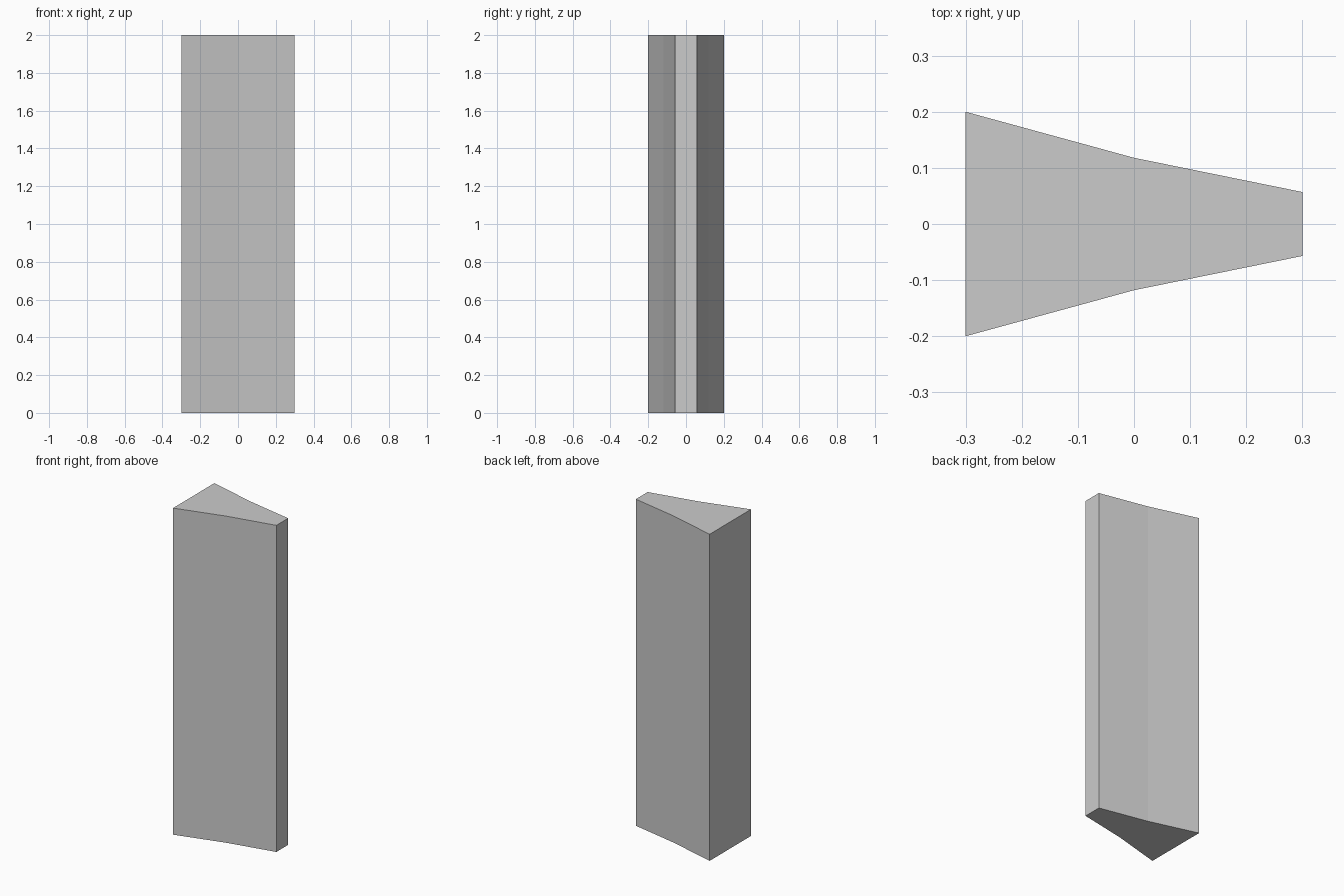
import bpy, bmesh

if "Cube" in bpy.data.objects:
    bpy.data.objects.remove(bpy.data.objects["Cube"])

# Half outline of the tapered plan: (x, half width)
HALF = [(-0.3, 0.2), (0.0, 0.118), (0.3, 0.057)]
HEIGHT = 2.0


def extrude_outline(name, outline, height):
    bm = bmesh.new()
    base = bm.faces.new([bm.verts.new((x, y, 0)) for x, y in outline])
    top = bmesh.ops.extrude_face_region(bm, geom=[base], use_keep_orig=True)["geom"]
    bmesh.ops.translate(bm, vec=(0, 0, height),
                        verts=[g for g in top if isinstance(g, bmesh.types.BMVert)])
    bmesh.ops.recalc_face_normals(bm, faces=bm.faces[:])
    mesh = bpy.data.meshes.new(name)
    bm.to_mesh(mesh)
    bm.free()
    obj = bpy.data.objects.new(name, mesh)
    bpy.context.collection.objects.link(obj)
    return obj


# Tapered pillar: front edge, then the mirrored back edge
outline = [(x, -w) for x, w in HALF] + [(x, w) for x, w in reversed(HALF)]
extrude_outline("tapered_pillar", outline, HEIGHT)
